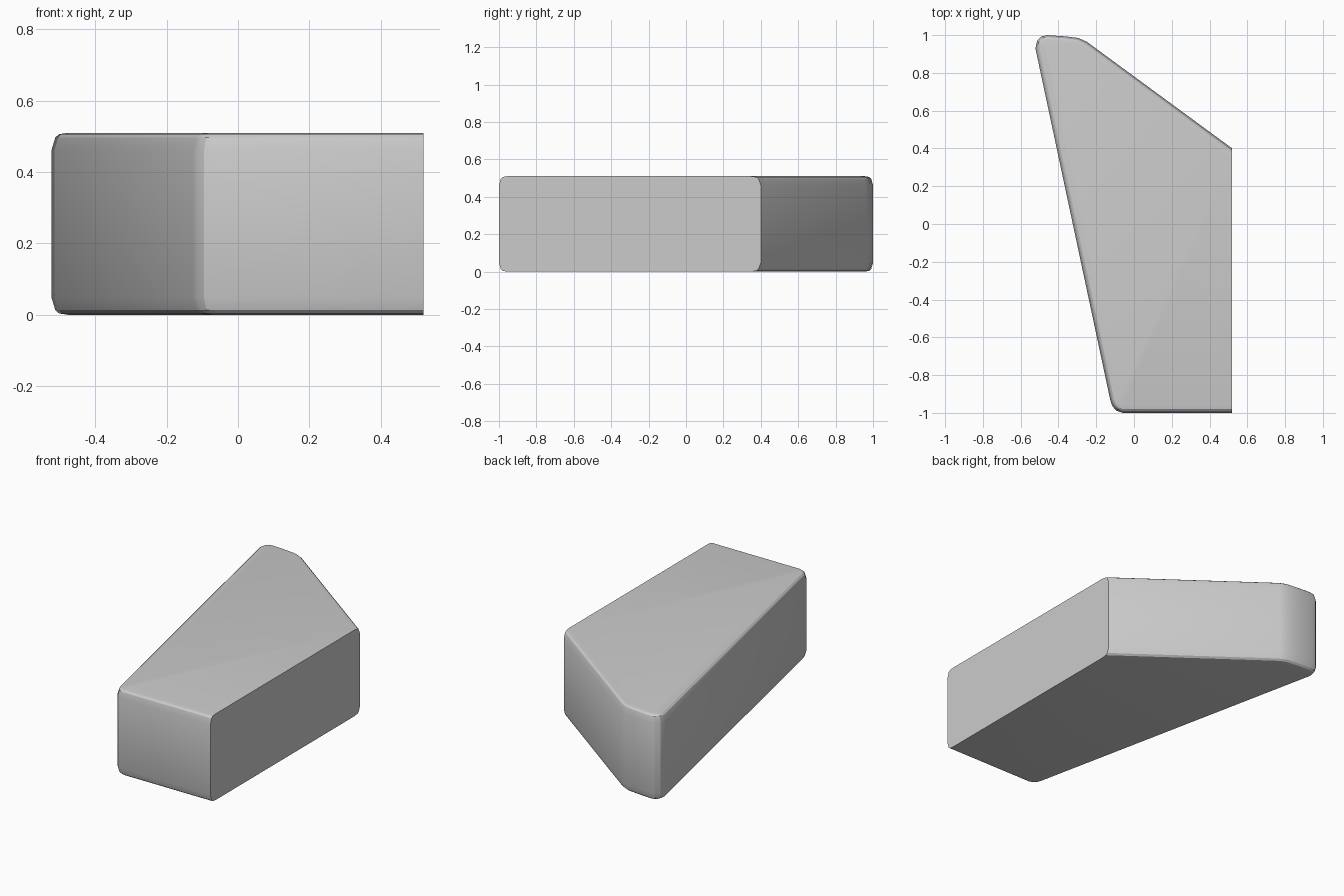
import bpy, bmesh
from mathutils import Vector

if "Cube" in bpy.data.objects:
    bpy.data.objects.remove(bpy.data.objects["Cube"])

# Plan outline, counter-clockwise; the first edge is the flat cut side
outline = [Vector(p) for p in (
    (0.52, -1.0), (0.52, 0.40), (-0.25, 0.965), (-0.295, 0.985), (-0.36, 0.993),
    (-0.46, 1.0), (-0.49, 0.993), (-0.513, 0.97), (-0.522, 0.93),
    (-0.125, -0.935), (-0.115, -0.962), (-0.095, -0.988), (-0.06, -1.0))]
HEIGHT = 0.51
# Edge rounding: (inset, height above the bottom)
rounding = [(0.045, 0.0), (0.02, 0.004), (0.01, 0.013), (0.0, 0.047)]


def inset_outline(d):
    """Move every edge inward by d, except the flat cut side."""
    n = len(outline)
    lines = []
    for i in range(n):
        a, b = outline[i], outline[(i + 1) % n]
        t = (b - a).normalized()
        normal = Vector((-t.y, t.x))
        lines.append((normal, normal.dot(a) + (0 if i == 0 else d)))
    pts = []
    for i in range(n):
        (n1, c1), (n2, c2) = lines[i - 1], lines[i]
        det = n1.x * n2.y - n1.y * n2.x
        pts.append(((c1 * n2.y - c2 * n1.y) / det, (n1.x * c2 - n2.x * c1) / det))
    return pts


# Stacked rings form the softened block
levels = rounding + [(d, HEIGHT - z) for d, z in reversed(rounding)]
bm = bmesh.new()
rings = [[bm.verts.new((x, y, z)) for x, y in inset_outline(d)] for d, z in levels]
n = len(outline)
for low, high in zip(rings, rings[1:]):
    for i in range(1, n):
        j = (i + 1) % n
        bm.faces.new((low[i], low[j], high[j], high[i]))
# Bottom, top and the single flat side face
bm.faces.new(rings[0][::-1])
bm.faces.new(rings[-1])
bm.faces.new([r[0] for r in rings] + [r[1] for r in reversed(rings)])
bmesh.ops.recalc_face_normals(bm, faces=bm.faces)

mesh = bpy.data.meshes.new("tapered_block")
bm.to_mesh(mesh)
bm.free()
block = bpy.data.objects.new("tapered_block", mesh)
bpy.context.collection.objects.link(block)
bpy.context.view_layer.objects.active = block
block.select_set(True)
bpy.ops.object.shade_smooth_by_angle(angle=0.52)
